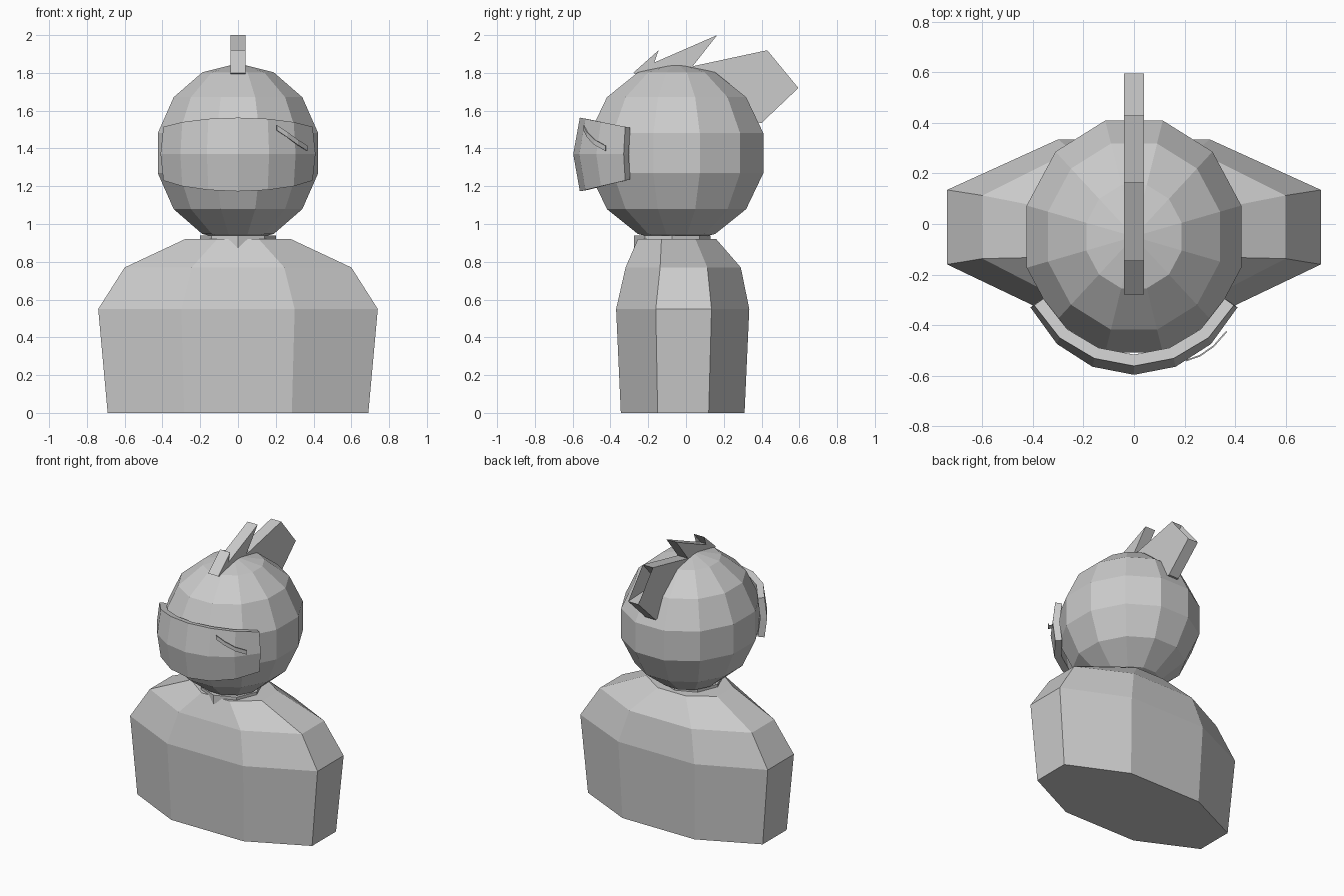
import bpy, bmesh, math

cube = bpy.data.objects.get("Cube")
if cube:
    bpy.data.objects.remove(cube, do_unlink=True)

GREY = (0.6, 0.6, 0.6, 1.0)
grey = bpy.data.materials.new("plain grey")
grey.use_nodes = True
grey.diffuse_color = GREY
grey.node_tree.nodes["Principled BSDF"].inputs["Base Color"].default_value = GREY


def finish(name, bm):
    """Turn a bmesh into a flat shaded object."""
    bmesh.ops.recalc_face_normals(bm, faces=bm.faces)
    mesh = bpy.data.meshes.new(name)
    bm.to_mesh(mesh)
    bm.free()
    mesh.materials.append(grey)
    obj = bpy.data.objects.new(name, mesh)
    bpy.context.collection.objects.link(obj)
    return obj


def loft(bm, rings, closed):
    """Join rows of points with quads."""
    rows = [[bm.verts.new(p) for p in ring] for ring in rings]
    n = len(rows[0])
    for a, b in zip(rows, rows[1:]):
        for i in range(n if closed else n - 1):
            j = (i + 1) % n
            bm.faces.new((a[i], a[j], b[j], b[i]))
    return rows


def solidify(obj, thickness, offset):
    mod = obj.modifiers.new("thickness", 'SOLIDIFY')
    mod.thickness = thickness
    mod.offset = offset
    mod.use_even_offset = True


# Torso: octagonal sections (z, side x, inner x, front y, side front y, side back y, back y)
def octagon(z, side, inner, front, side_front, side_back, back):
    half = [(inner, front), (side, side_front), (side, side_back), (inner, back)]
    outline = half + [(-x, y) for x, y in reversed(half)]
    return [(x, y, z) for x, y in outline]


bm = bmesh.new()
rows = loft(bm, [
    octagon(0, 0.69, 0.285, -0.345, -0.15, 0.12, 0.31),
    octagon(0.55, 0.74, 0.3, -0.37, -0.16, 0.135, 0.335),
    octagon(0.77, 0.6, 0.245, -0.32, -0.137, 0.113, 0.29),
    octagon(0.92, 0.28, 0.11, -0.255, -0.13, 0.05, 0.16),
], True)
bm.faces.new(rows[0])
bm.faces.new(rows[-1])
finish("torso", bm)

# Neck
bm = bmesh.new()
neck = [(0.2 * math.sin(k * math.tau / 8), -0.073 - 0.203 * math.cos(k * math.tau / 8))
        for k in range(8)]
rows = loft(bm, [[(x, y, z) for x, y in neck] for z in (0.8, 0.94)], True)
bm.faces.new(rows[0])
bm.faces.new(rows[-1])
finish("neck", bm)

# Head: faceted sphere turned so that a flat column faces each side
bm = bmesh.new()
bmesh.ops.create_uvsphere(bm, u_segments=12, v_segments=7, radius=1)
turn = math.pi / 12
for v in bm.verts:
    x, y, z = v.co
    c, s = math.cos(turn), math.sin(turn)
    v.co = (0.451 * (x * c - y * s), -0.05 + 0.488 * (x * s + y * c), 1.375 + 0.475 * z)
finish("head", bm)

# Visor: a bowed band with a ridge along its middle
ridge = [(0, -0.597), (0.165, -0.565), (0.305, -0.475), (0.41, -0.33)]
rim = [(0, -0.562), (0.157, -0.532), (0.295, -0.45), (0.395, -0.322)]
top_z = [1.563, 1.557, 1.54, 1.515]
low_z = [1.173, 1.18, 1.2, 1.23]


def mirrored(points, heights):
    half = [(x, y, z) for (x, y), z in zip(points, heights)]
    return [(-x, y, z) for x, y, z in reversed(half[1:])] + half


bm = bmesh.new()
loft(bm, [mirrored(rim, low_z), mirrored(ridge, [1.37] * 4), mirrored(rim, top_z)], False)
bmesh.ops.recalc_face_normals(bm, faces=bm.faces)
visor = finish("visor", bm)
# Make the outer side face forward so that the thickness grows inward
if visor.data.polygons[0].normal.y > 0:
    visor.data.flip_normals()
solidify(visor, 0.045, -1)

# Slanted strip on the left of the visor
bm = bmesh.new()
strip = [(0.205, -0.541, 1.51), (0.26, -0.522, 1.473),
         (0.315, -0.484, 1.433), (0.367, -0.425, 1.4)]
loft(bm, [[(x, y, z + d) for x, y, z in strip] for d in (-0.014, 0.014)], False)
solidify(finish("visor_strip", bm), 0.006, 0)

# Crest: one spiky profile with thickness, rooted inside the head
profile = [(-0.28, 1.8), (-0.145, 1.92), (-0.225, 1.83), (0.165, 2.0), (0.035, 1.835),
           (0.43, 1.92), (0.26, 1.735), (0.595, 1.72), (0.4, 1.535),
           (0.25, 1.55), (0.1, 1.7), (-0.2, 1.76)]
bm = bmesh.new()
left = [bm.verts.new((0.04, y, z)) for y, z in profile]
right = [bm.verts.new((-0.04, y, z)) for y, z in profile]
bm.faces.new(left)
bm.faces.new(right)
for i in range(len(profile)):
    j = (i + 1) % len(profile)
    bm.faces.new((left[i], left[j], right[j], right[i]))
bmesh.ops.triangulate(bm, faces=[f for f in bm.faces if len(f.verts) > 4])
finish("crest", bm)
